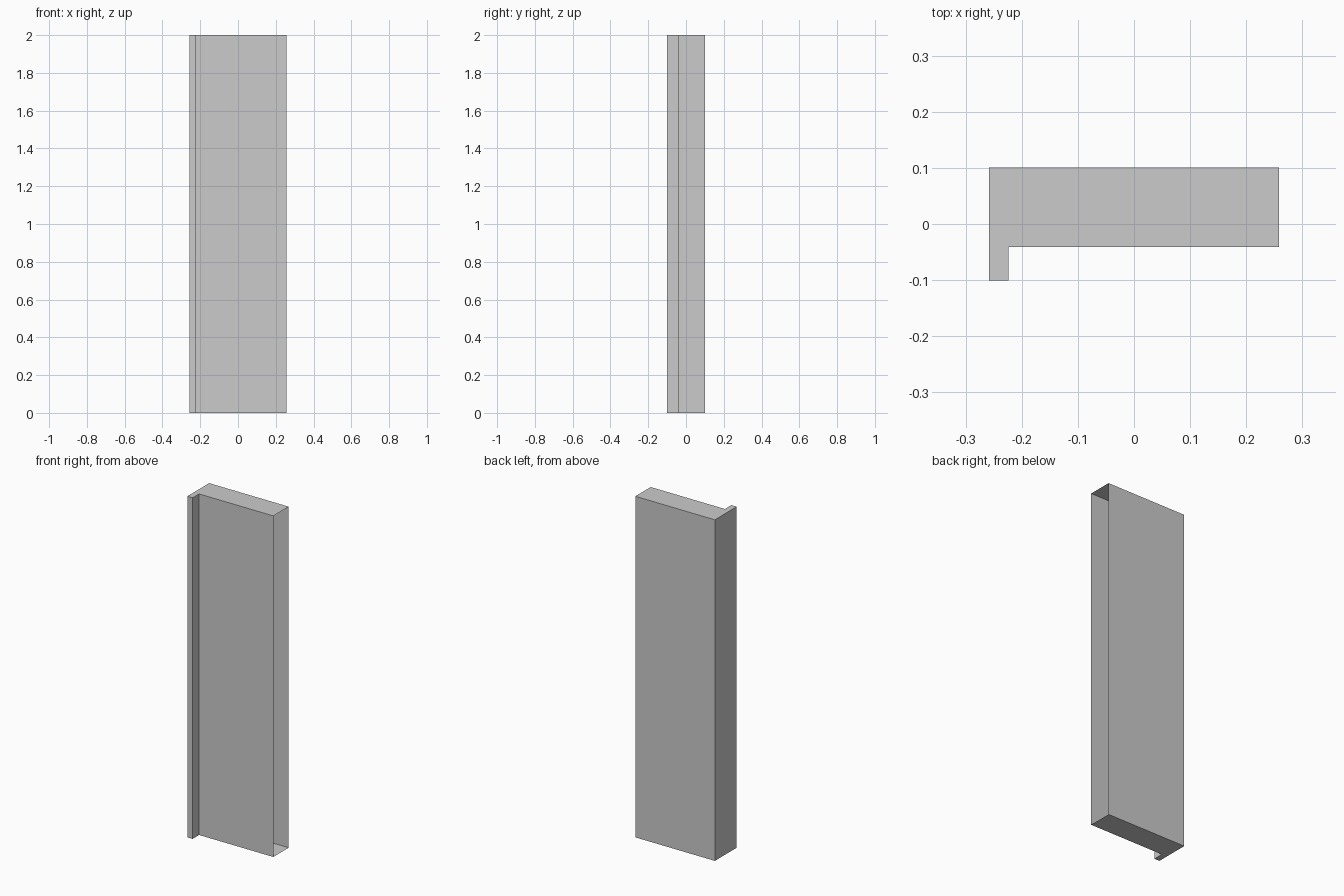
import bpy, bmesh

if "Cube" in bpy.data.objects:
    bpy.data.objects.remove(bpy.data.objects["Cube"])

# L-shaped plan profile, starting and ending at the open right-hand end
HEIGHT = 2.0
PROFILE = [(0.258, 0.101), (-0.258, 0.101), (-0.258, -0.101),
           (-0.224, -0.101), (-0.224, -0.041), (0.258, -0.041)]

bm = bmesh.new()
low = [bm.verts.new((x, y, 0)) for x, y in PROFILE]
high = [bm.verts.new((x, y, HEIGHT)) for x, y in PROFILE]

# Walls: back, left end, lip and front; the right end stays open
for i in range(len(PROFILE) - 1):
    bm.faces.new((low[i], low[i + 1], high[i + 1], high[i]))

# Top and bottom caps
bm.faces.new(high)
bm.faces.new(low[::-1])

mesh = bpy.data.meshes.new("wall_panel")
bm.to_mesh(mesh)
bm.free()
panel = bpy.data.objects.new("wall_panel", mesh)
bpy.context.collection.objects.link(panel)
